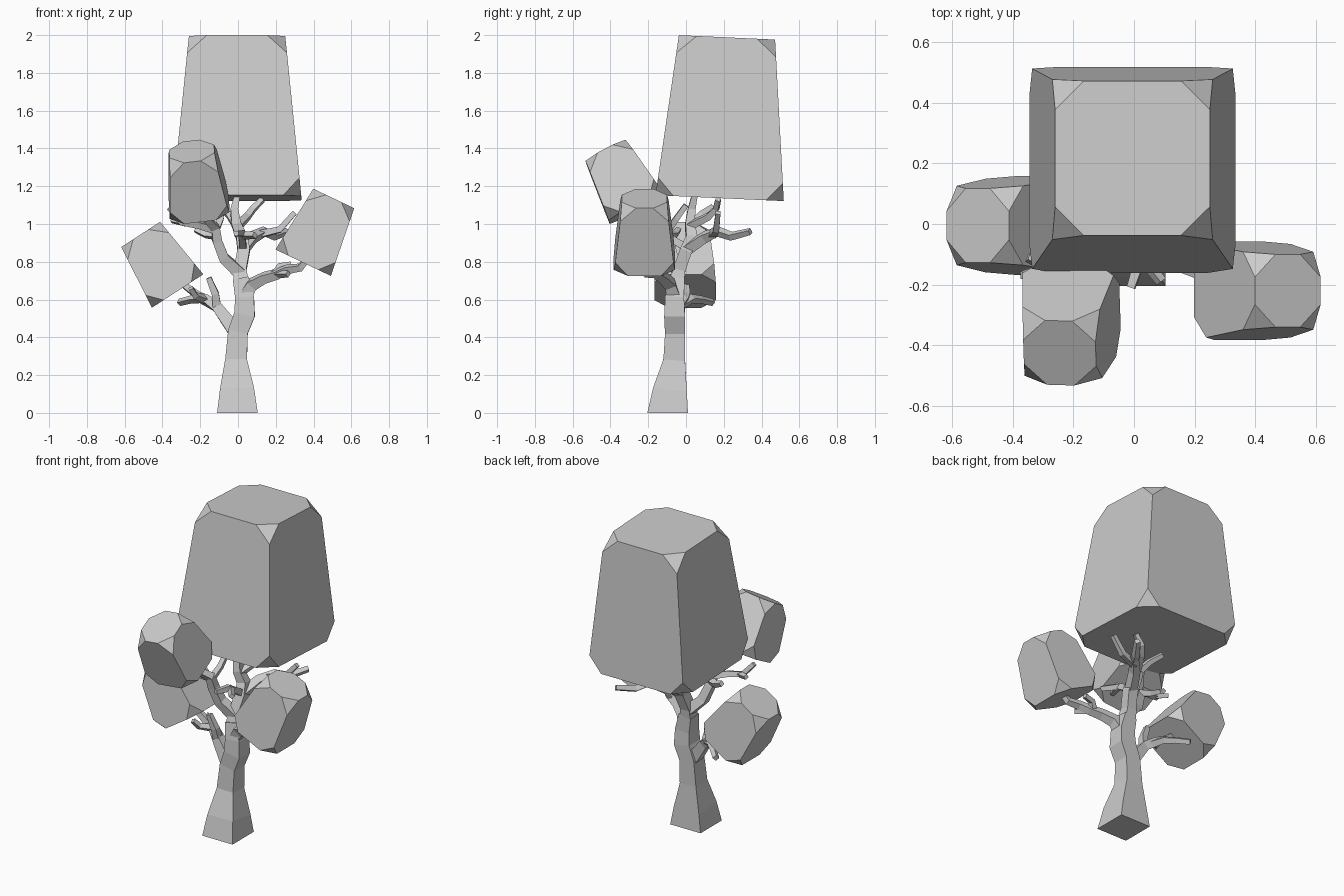
import bpy, bmesh
from mathutils import Vector

Z = Vector((0, 0, 1))


def finish(name, bm):
    bmesh.ops.recalc_face_normals(bm, faces=bm.faces)
    me = bpy.data.meshes.new(name)
    bm.to_mesh(me)
    bm.free()
    ob = bpy.data.objects.new(name, me)
    bpy.context.collection.objects.link(ob)
    return ob


def foliage(name, base, top, wide, narrow, cut):
    """Tapered block with truncated corners, from base centre to top centre."""
    base, top = Vector(base), Vector(top)
    axis = top - base
    rot = Z.rotation_difference(axis)
    bm = bmesh.new()
    bmesh.ops.create_cube(bm, size=1)
    for v in bm.verts:
        w = narrow if v.co.z > 0 else wide
        local = Vector((v.co.x * w, v.co.y * w, (v.co.z + 0.5) * axis.length))
        v.co = base + rot @ local
    bmesh.ops.bevel(bm, geom=bm.verts[:], offset=cut, segments=1, affect='VERTICES')
    return finish(name, bm)


def limb(name, *pts):
    """Square-section limb through points (x, y, z, width)."""
    co = [Vector(p[:3]) for p in pts]
    bm = bmesh.new()
    rings = []
    tan = Z.copy()
    ax, ay = Vector((1, 0, 0)), Vector((0, 1, 0))
    n = len(pts)
    for i, p in enumerate(pts):
        d = Vector()
        if i > 0:
            d += (co[i] - co[i - 1]).normalized()
        if i < n - 1:
            d += (co[i + 1] - co[i]).normalized()
        if p[2] == 0:
            d = Z.copy()
        q = tan.rotation_difference(d)
        ax, ay, tan = q @ ax, q @ ay, d
        h = p[3] / 2
        rings.append([bm.verts.new(co[i] + ax * sx * h + ay * sy * h)
                      for sx, sy in ((-1, -1), (1, -1), (1, 1), (-1, 1))])
    for a, b in zip(rings, rings[1:]):
        for k in range(4):
            j = (k + 1) % 4
            bm.faces.new((a[k], a[j], b[j], b[k]))
    bm.faces.new(rings[0][::-1])
    bm.faces.new(rings[-1])
    return finish(name, bm)


# Foliage blocks
foliage("main_canopy", (-0.005, 0.178, 1.137), (-0.005, 0.217, 1.988), 0.68, 0.51, 0.095)
foliage("left_foliage", (-0.32, -0.005, 0.645), (-0.515, -0.005, 0.945), 0.325, 0.245, 0.075)
foliage("right_foliage", (0.345, -0.22, 0.795), (0.507, -0.22, 1.135), 0.325, 0.24, 0.075)
foliage("front_foliage", (-0.205, -0.265, 1.085), (-0.245, -0.425, 1.385), 0.32, 0.24, 0.075)

# Trunk and central leader
limb("trunk", (-0.003, -0.097, 0, 0.215), (-0.005, -0.085, 0.12, 0.18),
     (-0.01, -0.062, 0.28, 0.115), (0.0, -0.058, 0.43, 0.105),
     (0.035, -0.06, 0.52, 0.11), (0.035, -0.06, 0.61, 0.10),
     (0.015, -0.05, 0.71, 0.085))
limb("leader", (0.015, -0.05, 0.69, 0.08), (0.012, -0.035, 0.76, 0.065),
     (0.03, 0.0, 0.86, 0.065), (0.02, 0.03, 0.93, 0.06),
     (-0.01, 0.02, 1.0, 0.05), (-0.02, 0.03, 1.08, 0.04), (0.0, 0.05, 1.17, 0.028))

# Left branch and twigs
limb("left_branch", (-0.01, -0.06, 0.43, 0.08), (-0.065, -0.05, 0.5, 0.065),
     (-0.11, -0.04, 0.56, 0.055), (-0.165, -0.01, 0.6, 0.045),
     (-0.21, 0.0, 0.62, 0.04), (-0.29, 0.0, 0.68, 0.03))
limb("left_back_twig", (-0.13, -0.03, 0.57, 0.04), (-0.2, 0.03, 0.605, 0.035),
     (-0.25, 0.08, 0.60, 0.03), (-0.31, 0.14, 0.585, 0.028))
limb("left_upper_twig", (-0.11, -0.04, 0.55, 0.045), (-0.12, -0.06, 0.63, 0.038),
     (-0.155, -0.07, 0.715, 0.028))
limb("left_front_twig", (-0.17, -0.01, 0.6, 0.035), (-0.225, -0.07, 0.62, 0.03),
     (-0.25, -0.1, 0.66, 0.025))

# Right branch and twigs
limb("right_branch", (0.03, -0.06, 0.6, 0.075), (0.075, -0.085, 0.68, 0.06),
     (0.14, -0.12, 0.715, 0.05), (0.21, -0.15, 0.735, 0.045),
     (0.26, -0.18, 0.76, 0.04), (0.33, -0.2, 0.77, 0.035), (0.37, -0.21, 0.82, 0.028))
limb("right_upper_twig", (0.19, -0.14, 0.73, 0.035), (0.22, -0.12, 0.775, 0.03),
     (0.28, -0.11, 0.785, 0.026))
limb("right_low_twig", (0.2, -0.15, 0.735, 0.032), (0.265, -0.22, 0.735, 0.026))

# Upper left branch and twigs
limb("upper_left_branch", (0.01, -0.04, 0.74, 0.065), (-0.075, -0.07, 0.82, 0.055),
     (-0.11, -0.09, 0.91, 0.05), (-0.12, -0.11, 0.98, 0.045),
     (-0.17, -0.17, 1.03, 0.035), (-0.19, -0.22, 1.1, 0.03))
limb("far_left_twig", (-0.12, -0.1, 0.97, 0.04), (-0.21, -0.13, 0.995, 0.035),
     (-0.3, -0.15, 1.01, 0.03), (-0.365, -0.17, 1.085, 0.025))
limb("left_fork_twig", (-0.28, -0.145, 1.005, 0.028), (-0.35, -0.11, 1.02, 0.024))
limb("left_droop_twig", (-0.11, -0.09, 0.94, 0.04), (-0.17, -0.06, 0.945, 0.032),
     (-0.225, -0.04, 0.97, 0.026))
limb("left_inner_twig", (-0.12, -0.1, 0.96, 0.035), (-0.09, -0.05, 1.03, 0.03),
     (-0.08, 0.0, 1.1, 0.026))

# Upper right branch and twigs
limb("upper_back_branch", (0.03, 0.01, 0.87, 0.055), (0.08, 0.1, 0.93, 0.05),
     (0.14, 0.17, 0.96, 0.04), (0.19, 0.24, 0.935, 0.034), (0.26, 0.34, 0.96, 0.028))
limb("upper_right_twig", (0.11, 0.14, 0.945, 0.038), (0.22, 0.16, 0.97, 0.032),
     (0.3, 0.17, 1.06, 0.026))
limb("back_upright_twig", (0.0, 0.02, 0.99, 0.04), (0.05, 0.12, 1.04, 0.034),
     (0.08, 0.16, 1.08, 0.03), (0.13, 0.17, 1.13, 0.026))
limb("front_twig", (0.025, -0.01, 0.88, 0.04), (0.02, -0.12, 0.95, 0.035),
     (-0.01, -0.21, 0.95, 0.026))
limb("front_right_twig", (0.02, -0.1, 0.94, 0.034), (0.09, -0.19, 0.94, 0.026))
limb("crown_twig", (-0.01, 0.02, 0.99, 0.036), (-0.05, 0.08, 1.05, 0.03),
     (-0.1, 0.14, 1.09, 0.025))
